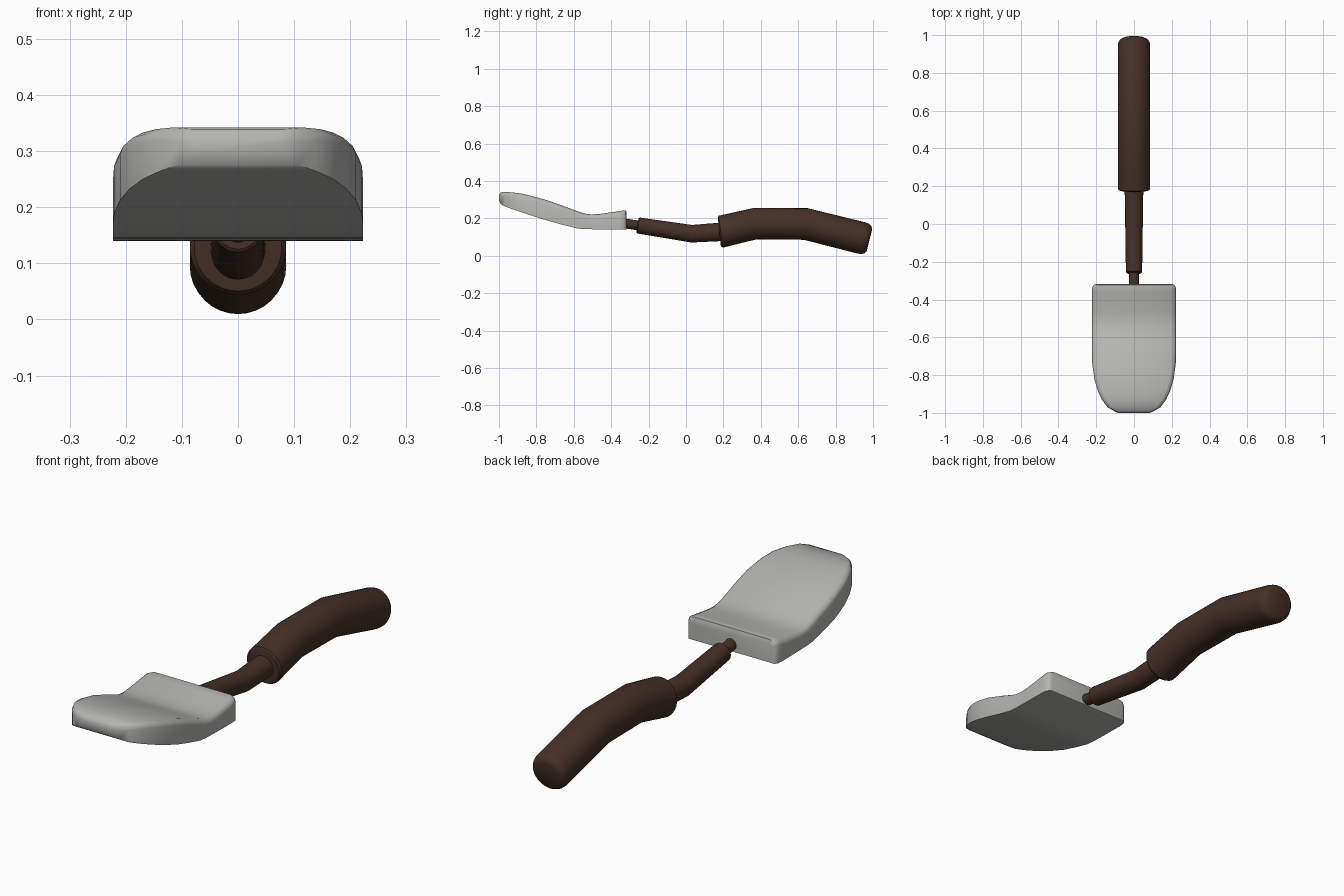
import bpy, bmesh, math
from mathutils import Vector

if "Cube" in bpy.data.objects:
    bpy.data.objects.remove(bpy.data.objects["Cube"])


def material(name, color):
    m = bpy.data.materials.new(name)
    m.diffuse_color = (*color, 1)
    m.use_nodes = True
    m.node_tree.nodes["Principled BSDF"].inputs["Base Color"].default_value = m.diffuse_color
    return m


steel = material("grey steel", (0.46, 0.46, 0.44))
wood = material("dark brown", (0.06, 0.03, 0.02))


def loft(name, rings, mat, angle):
    """Skin a list of equal-length rings and cap both ends."""
    bm = bmesh.new()
    loops = [[bm.verts.new(p) for p in ring] for ring in rings]
    n = len(loops[0])
    for a, b in zip(loops, loops[1:]):
        for i in range(n):
            j = (i + 1) % n
            bm.faces.new((a[i], a[j], b[j], b[i]))
    bm.faces.new(loops[0])
    bm.faces.new(loops[-1])
    bmesh.ops.recalc_face_normals(bm, faces=bm.faces)
    me = bpy.data.meshes.new(name)
    bm.to_mesh(me)
    bm.free()
    ob = bpy.data.objects.new(name, me)
    bpy.context.collection.objects.link(ob)
    me.materials.append(mat)
    bpy.ops.object.select_all(action='DESELECT')
    ob.select_set(True)
    bpy.context.view_layer.objects.active = ob
    bpy.ops.object.shade_smooth_by_angle(angle=math.radians(angle))
    return ob


def tube(name, path, mat, sides=32):
    """Round tube along (y, z, radius, tilt in degrees) stations."""
    rings = []
    for y, z, r, tilt in path:
        t = math.radians(tilt)
        up = Vector((0, -math.sin(t), math.cos(t)))
        ring = []
        for i in range(sides):
            a = 2 * math.pi * i / sides
            ring.append(Vector((r * math.cos(a), y, z)) + up * r * math.sin(a))
        rings.append(ring)
    return loft(name, rings, mat, 35)


# Bent grip with softened ends
tube("grip", [
    (0.178, 0.128, 0.078, 6), (0.186, 0.129, 0.086, 8), (0.37, 0.172, 0.084, 6),
    (0.64, 0.170, 0.085, -7), (0.940, 0.095, 0.086, -14), (0.960, 0.090, 0.083, -14),
    (0.974, 0.086, 0.074, -14), (0.981, 0.084, 0.060, -14)], wood)

# Slim bent neck and thin tang reaching into the blade
tube("neck", [
    (-0.260, 0.163, 0.038, -9), (-0.255, 0.162, 0.043, -9),
    (0.03, 0.118, 0.047, -2), (0.22, 0.130, 0.050, 4)], wood)
tube("tang", [(-0.36, 0.178, 0.026, -9), (-0.24, 0.160, 0.026, -9)], wood)

# Blade stations: y, bottom z, top z, half width
stations = [
    (-1.000, 0.298, 0.325, 0.085), (-0.990, 0.276, 0.339, 0.105),
    (-0.970, 0.264, 0.342, 0.140), (-0.930, 0.250, 0.339, 0.170),
    (-0.880, 0.233, 0.333, 0.193), (-0.820, 0.213, 0.318, 0.210),
    (-0.740, 0.188, 0.296, 0.221), (-0.660, 0.166, 0.268, 0.223),
    (-0.580, 0.146, 0.238, 0.223), (-0.545, 0.143, 0.226, 0.223),
    (-0.505, 0.142, 0.221, 0.223), (-0.460, 0.141, 0.224, 0.223),
    (-0.360, 0.140, 0.238, 0.223), (-0.335, 0.140, 0.243, 0.221),
    (-0.322, 0.140, 0.243, 0.213), (-0.318, 0.142, 0.234, 0.200)]
rings = []
for y, lo, hi, w in stations:
    b = min(0.018, (hi - lo) * 0.3)
    half = [(w, lo), (w, hi - 1.3 * b), (w - 0.3 * b, hi - 0.5 * b), (w - 1.3 * b, hi)]
    rings.append([(x, y, z) for x, z in half] + [(-x, y, z) for x, z in reversed(half)])
loft("blade", rings, steel, 50)
